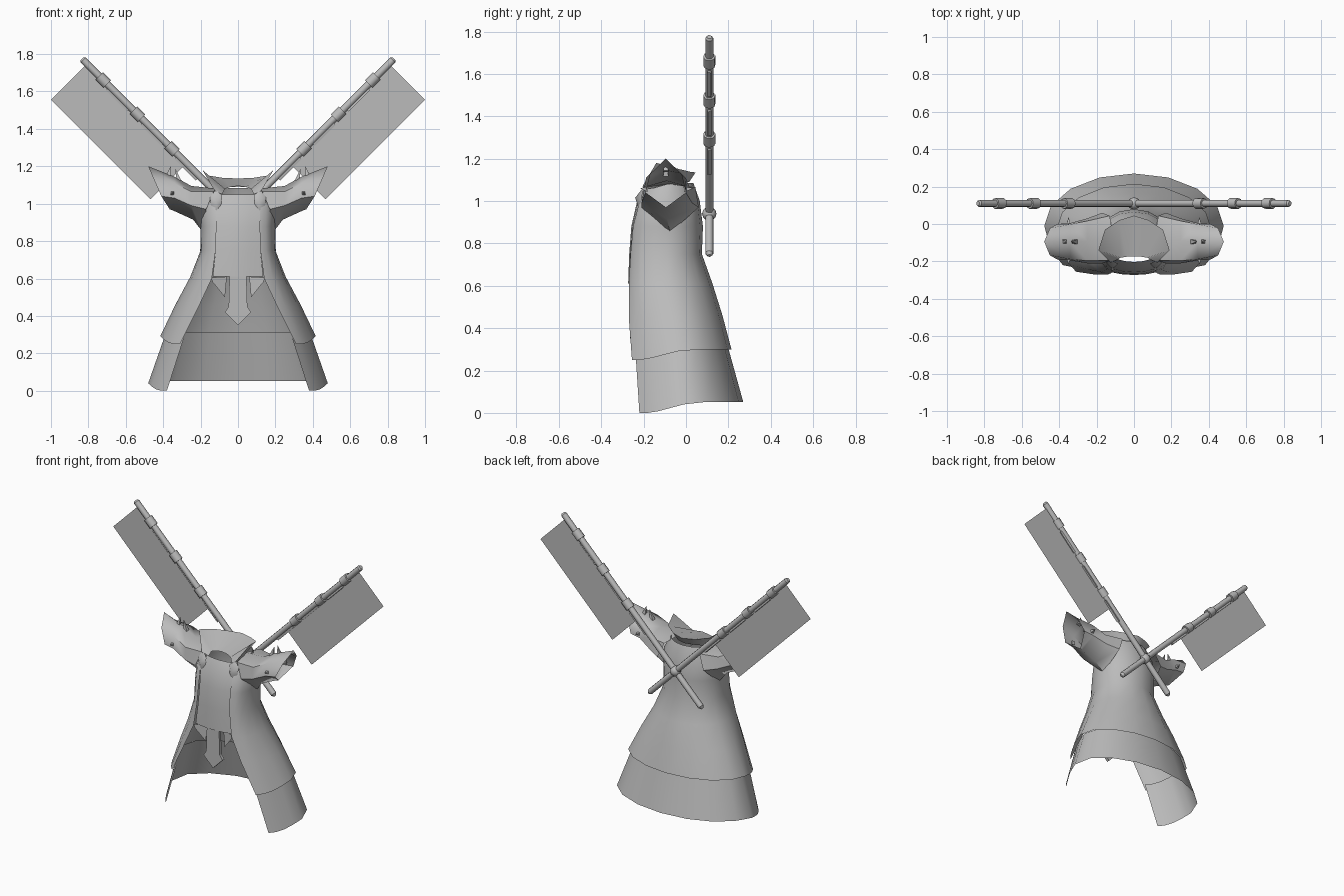
import bpy, bmesh, math
from mathutils import Vector, Matrix

if "Cube" in bpy.data.objects:
    bpy.data.objects.remove(bpy.data.objects["Cube"])

grey = bpy.data.materials.new("plain grey")
grey.diffuse_color = (0.5, 0.5, 0.5, 1)
grey.use_nodes = True
grey.node_tree.nodes["Principled BSDF"].inputs["Base Color"].default_value = grey.diffuse_color


def make(name, verts, faces, smooth=40):
    me = bpy.data.meshes.new(name)
    me.from_pydata([tuple(v) for v in verts], [], faces)
    me.materials.append(grey)
    bm = bmesh.new()
    bm.from_mesh(me)
    bmesh.ops.recalc_face_normals(bm, faces=bm.faces)
    bm.to_mesh(me)
    bm.free()
    ob = bpy.data.objects.new(name, me)
    bpy.context.collection.objects.link(ob)
    if smooth:
        bpy.ops.object.select_all(action='DESELECT')
        ob.select_set(True)
        bpy.context.view_layer.objects.active = ob
        bpy.ops.object.shade_smooth_by_angle(angle=math.radians(smooth))
    return ob


def loft(name, rings, closed=False, smooth=40):
    n = len(rings[0])
    verts = [p for r in rings for p in r]
    faces = []
    for i in range(len(rings) - 1):
        for j in range(n if closed else n - 1):
            k = (j + 1) % n
            faces.append((i * n + j, i * n + k, (i + 1) * n + k, (i + 1) * n + j))
    return make(name, verts, faces, smooth)


def coat_ring(xe, a, yf, yb, cy, zf, zb, flat=0):
    """Ring open at the front: xe opening half width, a half width, flat straightens the front sides."""
    half = []
    for i in range(5):
        s, t = math.radians(i * 22.5), i / 4
        kx = math.sin(s) * (1 - flat) + t * flat
        ky = math.cos(s) * (1 - flat) + (1 - t) * flat
        half.append((xe + (a - xe) * kx, cy - (cy - yf) * ky))
    for i in range(1, 5):
        s = math.radians(i * 22.5)
        half.append((a * math.cos(s), cy + (yb - cy) * math.sin(s)))
    pts = half + [(-x, y) for x, y in half[-2::-1]]
    rise = lambda y: min(1, max(0, ((y - yf) / (yb - yf) - .12) / .4))
    return [(x, y, zf + (zb - zf) * rise(y)) for x, y in pts]


def mirrored(half):
    return half + [(-x, y, z) for x, y, z in half[-2::-1]]


def rod(name, p, q, r1, r2, sides=8):
    p, q = Vector(p), Vector(q)
    d = (q - p).normalized()
    u = d.orthogonal().normalized()
    w = d.cross(u)
    verts = [c + (u * math.cos(t) + w * math.sin(t)) * r
             for c, r in ((p, r1), (q, r2))
             for t in [2 * math.pi * i / sides for i in range(sides)]]
    faces = [(i, (i + 1) % sides, sides + (i + 1) % sides, sides + i) for i in range(sides)]
    faces += [tuple(range(sides)), tuple(range(sides, 2 * sides))]
    return make(name, verts, faces, 50 if sides > 4 else 0)


# coat body with flared overskirt
loft("coat", [coat_ring(*r) for r in (
    (.31, .415, -.255, .215, -.03, .25, .298, .5),
    (.21, .335, -.27, .172, -.05, .45, .46, .3),
    (.14, .255, -.27, .125, -.08, .60, .61),
    (.12, .20, -.262, .075, -.09, .75, .75),
    (.115, .20, -.25, .08, -.09, .88, .88),
    (.12, .20, -.222, .065, -.09, .99, 1.0),
    (.10, .15, -.185, .035, -.09, 1.06, 1.085))])
# lower skirt
loft("lower_skirt", [coat_ring(*r) for r in (
    (.38, .48, -.22, .27, -.01, 0, .052, .6),
    (.29, .385, -.238, .197, -.03, .28, .315, .5))])

# collar flaring outwards, with raised front points
low = [(.10, -.19, 1.04), (.115, -.13, 1.06), (.10, -.04, 1.08), (.06, .0, 1.09), (0, .015, 1.09)]
top = [(.125, -.205, 1.07), (.19, -.14, 1.18), (.155, -.03, 1.15), (.08, .02, 1.138), (0, .045, 1.135)]
throat = [(.085, -.19, 1.05), (.08, -.185, 1.06), (.07, -.18, 1.08), (.04, -.175, 1.09), (0, -.175, 1.095)]
loft("collar", [mirrored(low), mirrored(top)])
loft("collar_lining", [mirrored(top), mirrored(throat)])

# front panel and hanging tab
panel = []
for z, w, y in ((.61, .135, -.255), (.75, .12, -.25), (.88, .115, -.24), (.99, .125, -.215), (1.05, .10, -.185)):
    panel.append([(w * k, y - .018 * (1 - k * k), z) for k in (-1, -.5, 0, .5, 1)])
loft("front_panel", panel)
tab = [(-.045, .62), (-.05, .45), (-.07, .42), (0, .35), (.07, .42), (.05, .45), (.045, .62)]
n = len(tab)
make("front_tab", [(x, y, z) for y in (-.265, -.245) for x, z in tab],
     [tuple(range(n)), tuple(range(n, 2 * n))]
     + [(i, (i + 1) % n, n + (i + 1) % n, n + i) for i in range(n)], 0)

for s, side in ((1, "right"), (-1, "left")):
    # hip corner flap
    make("hip_flap_" + side, [(s * .06, -.24, .61), (s * .145, -.262, .605), (s * .135, -.262, .58),
                              (s * .07, -.24, .50)], [(0, 1, 2, 3)], 0)
    # pointed open sleeve, rooted in the shoulder
    rings = []
    for cy, stations in (
        (-.075, ((.11, 1.08), (.13, 1.065), (.17, .97), (.19, .85), .14, .135)),
        (-.09, ((.25, 1.095), (.25, 1.065), (.25, .99), (.24, .915), .125, .12)),
        (-.095, ((.34, 1.145), (.34, 1.11), (.34, 1.03), (.35, .965), .11, .10)),
        (-.095, ((.48, 1.20), (.45, 1.13), (.41, 1.04), (.365, .97), .085, .095))):
        t, u, m, b, wu, wm = stations
        rings.append([(s * x, cy + y, z) for (x, z), y in
                      ((t, 0), (u, wu * .85), (m, wm), (b, 0), (m, -wm), (u, -wu * .85))])
    loft("sleeve_" + side, rings, True, 60)
    # sleeve spikes
    for p, q in (((.315, -.095, 1.12), (.335, -.095, 1.185)), ((.375, -.095, 1.14), (.36, -.095, 1.20)),
                 ((.35, -.18, 1.055), (.35, -.215, 1.06)), ((.35, -.01, 1.055), (.35, .035, 1.06))):
        rod("spike_" + side, (s * p[0], p[1], p[2]), (s * q[0], q[1], q[2]), .018, .001, 4)
    # collar clasp
    o = Vector((s * .115, -.218, 1.015))
    gem = [(.005, .025, .06), (.035, .012, .02), (.03, .005, -.025), (0, 0, -.065), (-.025, 0, -.03), (-.03, .005, .03)]
    make("clasp_" + side, [o + Vector((s * x, y, z)) for x, y, z in gem] + [o + Vector((0, -.022, 0))],
         [(i, (i + 1) % 6, 6) for i in range(6)] + [tuple(range(6))], 60)

    # pole frame: u runs along the pole, v away from it
    def pt(u, v, y=.11):
        k = math.sqrt(.5)
        return Vector((s * (u + v) * k, y, .94 + (u - v) * k))

    rod("pole_" + side, pt(-.265, 0), pt(1.17, 0), .019, .019)
    rod("pole_tip_" + side, pt(1.17, 0), pt(1.18, 0), .019, .012)
    rod("pole_foot_" + side, pt(-.265, 0), pt(-.28, 0), .019, .008)
    for u in (.50, .76, 1.02):
        rod("band_" + side, pt(u - .03, 0), pt(u + .03, 0), .029, .029)
        rod("banner_bar_" + side, pt(u - .21, .02), pt(u - .05, .02), .012, .012, 4)
    # banner cloth
    make("banner_" + side, [pt(.39, .015), pt(.39, .272), pt(1.143, .272), pt(1.143, .015)], [(0, 1, 2, 3)], 0)

# hub where the poles cross
bm = bmesh.new()
bmesh.ops.create_uvsphere(bm, u_segments=8, v_segments=6, radius=.034,
                          matrix=Matrix.Translation((0, .11, .94)))
me = bpy.data.meshes.new("hub")
bm.to_mesh(me)
bm.free()
me.materials.append(grey)
me.shade_smooth()
bpy.context.collection.objects.link(bpy.data.objects.new("hub", me))
